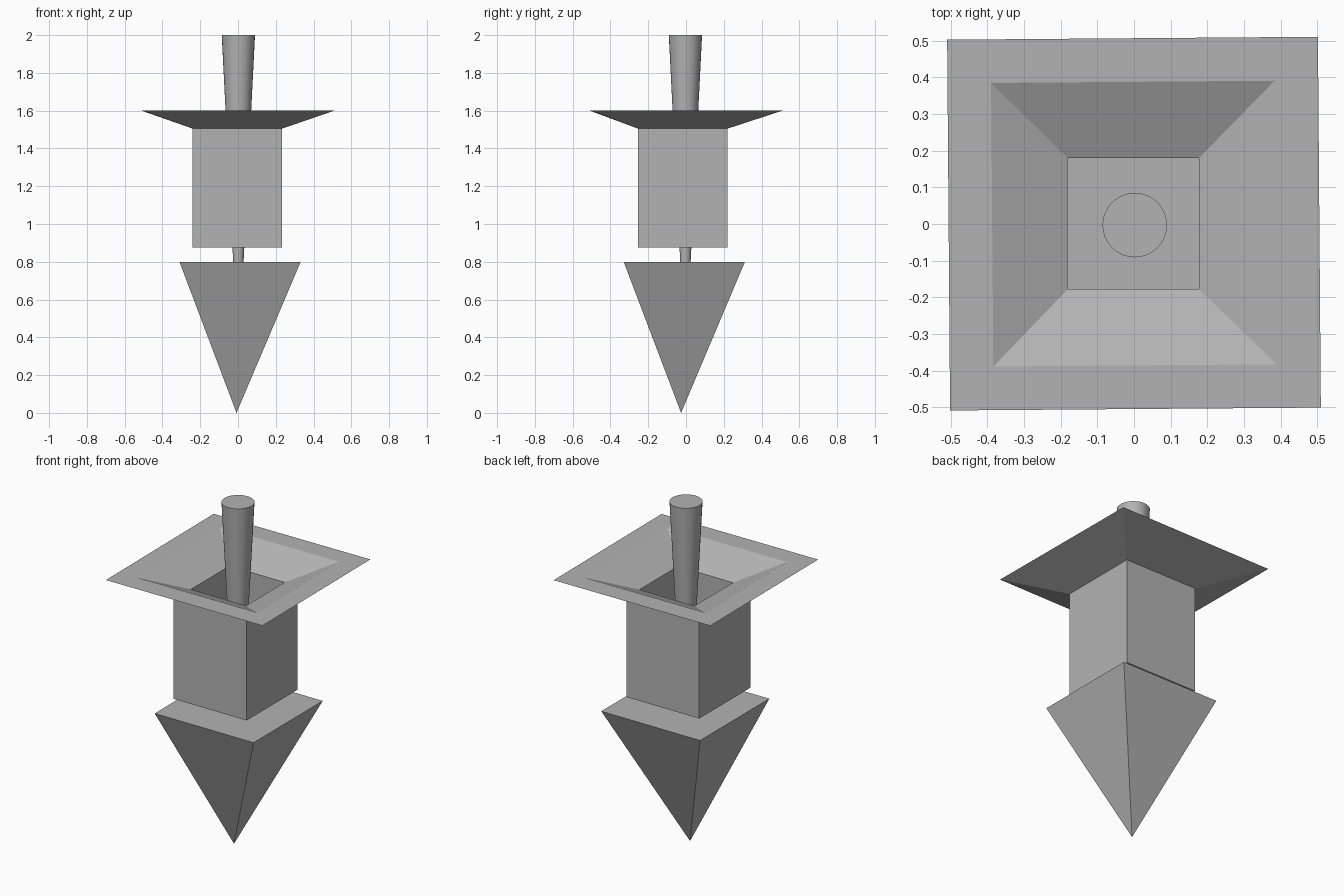
import bpy, bmesh
from math import radians, cos, sin, pi

if "Cube" in bpy.data.objects:
    bpy.data.objects.remove(bpy.data.objects["Cube"])

# Dark grey used on every part
grey = bpy.data.materials.new("dark_grey")
grey.diffuse_color = (0.45, 0.45, 0.45, 1)
grey.use_nodes = True
grey.node_tree.nodes["Principled BSDF"].inputs["Base Color"].default_value = grey.diffuse_color


def ring(bm, cx, cy, half, z, rot=0.0):
    """Add a square ring of four vertices, optionally turned a little."""
    r = half * 2 ** 0.5
    return [bm.verts.new((cx + r * cos(pi / 4 + i * pi / 2 + rot),
                          cy + r * sin(pi / 4 + i * pi / 2 + rot), z)) for i in range(4)]


def finish(bm, name):
    bmesh.ops.recalc_face_normals(bm, faces=bm.faces)
    mesh = bpy.data.meshes.new(name)
    bm.to_mesh(mesh)
    bm.free()
    obj = bpy.data.objects.new(name, mesh)
    bpy.context.collection.objects.link(obj)
    mesh.materials.append(grey)
    return obj


# Hollow square box flaring into a wide rim, outside up then inside down
turn = radians(0.45)
profile = [
    (-0.003, -0.017, 0.237, 0.875, 0.0),    # box underside
    (-0.003, -0.017, 0.237, 1.505, 0.0),    # box top
    (0.0, 0.001, 0.506, 1.60, turn),        # outer rim
    (0.0, 0.001, 0.387, 1.60, turn),        # inner rim
    (-0.002, 0.001, 0.179, 1.505, 0.0),     # mouth of the well
    (-0.002, 0.001, 0.179, 0.94, 0.0),      # well floor
]
bm = bmesh.new()
rings = [ring(bm, *p) for p in profile]
for a, b in zip(rings, rings[1:]):
    for i in range(4):
        j = (i + 1) % 4
        bm.faces.new((a[i], a[j], b[j], b[i]))
bm.faces.new(rings[0])
bm.faces.new(rings[-1])
finish(bm, "flared_box")

# Upside-down pyramid point
bm = bmesh.new()
base = ring(bm, 0.011, -0.009, 0.321, 0.80)
tip = bm.verts.new((-0.008, -0.026, 0.0))
bm.faces.new(base)
for i in range(4):
    bm.faces.new((base[i], base[(i + 1) % 4], tip))
finish(bm, "pyramid_point")

# Tapered rod running down through the box into the pyramid
bottom, top = 0.79, 2.0
bpy.ops.mesh.primitive_cone_add(vertices=32, radius1=0.027, radius2=0.088,
                                depth=top - bottom,
                                location=(0.002, -0.003, (top + bottom) / 2))
rod = bpy.context.object
rod.name = "tapered_rod"
rod.data.materials.append(grey)
bpy.ops.object.shade_smooth_by_angle(angle=radians(30))
